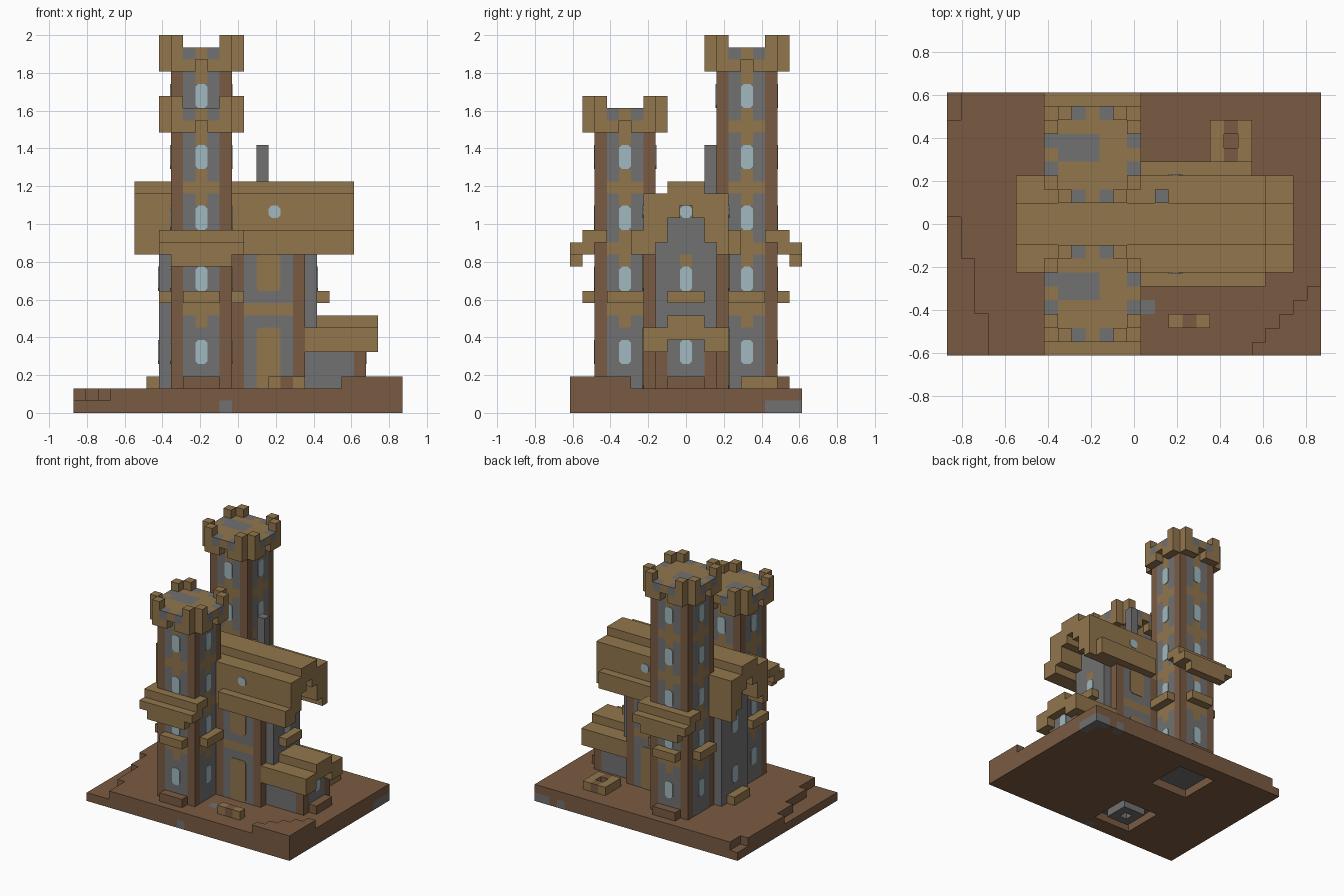
import bpy, bmesh
from mathutils import Vector

if "Cube" in bpy.data.objects:
    bpy.data.objects.remove(bpy.data.objects["Cube"], do_unlink=True)

V = 2 / 31                      # size of one block
NX, NY = 27, 19                 # footprint in blocks
MID = 9                         # middle row along y
EARTH, TIMBER, STONE, GLASS = range(4)


def material(name, rgb):
    m = bpy.data.materials.new(name)
    m.use_nodes = True
    m.diffuse_color = (*rgb, 1)
    m.node_tree.nodes["Principled BSDF"].inputs["Base Color"].default_value = (*rgb, 1)
    return m


MATS = [material("dark_wood", (0.195, 0.105, 0.055)),
        material("light_wood", (0.287, 0.181, 0.073)),
        material("grey_stone", (0.165, 0.165, 0.165)),
        material("window_glass", (0.352, 0.485, 0.527))]

cells = {}                      # block position -> (part, colour)
panes = []                      # chamfered plates on walls


def fill(part, mat, xs, ys, zs):
    for i in range(*xs):
        for j in range(*ys):
            for k in range(*zs):
                cells[i, j, k] = (part, mat)


def carve(xs, ys, zs):
    for i in range(*xs):
        for j in range(*ys):
            for k in range(*zs):
                cells.pop((i, j, k), None)


def pane(cell, side, height=2, width=1, mat=GLASS):
    panes.append((cell, side, height, width, mat))


SIDES = [(1, 0), (-1, 0), (0, 1), (0, -1)]


# Ground slab with stepped corners
fill("ground", EARTH, (0, NX), (0, NY), (0, 2))
for width, ys in ((1, (7, 10)), (2, (3, 7)), (3, (0, 3)), (1, (17, NY))):
    carve((0, width), ys, (1, 2))
for j in range(5):
    fill("ground", EARTH, (22 + j, NX), (j, j + 1), (2, 3))
for c in ((12, 0, 0), (26, 16, 0), (26, 17, 0), (26, 18, 0), (25, 18, 0), (23, 18, 0), (14, 3, 1)):
    cells[c] = ("ground", STONE)

# House walls, filled up to the underside of the stepped roof
ROOF = {0: (17, 19), 1: (16, 19), 2: (14, 18), 3: (13, 18)}
for d, (low, top) in ROOF.items():
    for j in {MID - d, MID + d}:
        ends = (8, 19) if d == 3 else (7, 20)
        fill("house_walls", STONE, ends, (j, j + 1), (2, low))
for j in (6, 12):
    fill("house_walls", TIMBER, (14, 18), (j, j + 1), (8, 9))
    for i in (13, 18):
        fill("house_walls", EARTH, (i, i + 1), (j, j + 1), (2, 13))
    side = (0, -1 if j == 6 else 1)
    pane((15, j, 2), side, 5, 2, TIMBER)
    pane((15, j, 10), side, 3, 2, TIMBER)
for i, side in ((7, (-1, 0)), (19, (1, 0))):
    cells[i, MID, 12] = ("house_walls", TIMBER)
    pane((i, MID, 4), side)
    pane((i, MID, 10), side)
    pane((i, MID, 16), side, 1)

# Stepped roof with front and rear overhang
for d, (low, top) in ROOF.items():
    for j in {MID - d, MID + d}:
        fill("house_roof", TIMBER, (5, 23), (j, j + 1), (low, top))
for j, side in ((6, (0, -1)), (12, (0, 1))):
    pane((16, j, 16), side, 1)
for j in (5, 13):
    fill("house_roof", TIMBER, (14, 23 if j == 5 else 22), (j, j + 1), (13, 15))

# Eaves wrapped around the outer face of each tower
for flip in (False, True):
    def row(a, b):
        return (NY - b, NY - a) if flip else (a, b)
    fill("tower_eaves", TIMBER, (8, 13), row(0, 1), (12, 13))
    fill("tower_eaves", TIMBER, (7, 14), row(0, 1), (13, 14))
    fill("tower_eaves", TIMBER, (7, 14), row(1, 2), (13, 15))
    fill("tower_eaves", TIMBER, (7, 14), row(2, 3), (14, 15))


# Square timbered towers with battlements
def tower(name, cx, cy, crown):
    for dx in range(-2, 3):
        for dy in range(-2, 3):
            a, b = sorted((abs(dx), abs(dy)))
            for k in range(2, crown + 1):
                mat = STONE
                if a == 2:
                    mat = EARTH
                elif k >= 8 and k % 5 == 3:
                    mat = TIMBER
                elif a == 0 and k > 6 and k % 5 in (2, 4):
                    mat = TIMBER
                cells[cx + dx, cy + dy, k] = (name, mat)
    for sx, sy in SIDES:
        for k in [4] + list(range(10, crown - 1, 5)):
            pane((cx + 2 * sx, cy + 2 * sy, k), (sx, sy))
        for t in (-1, 0, 1):
            c = (cx + 3 * sx + t * sy, cy + 3 * sy + t * sx, 9)
            cells.setdefault(c, (name + "_ledges", TIMBER))
    top = name + "_battlements"
    for dx in range(-3, 4):
        for dy in range(-3, 4):
            b, a = sorted((abs(dx), abs(dy)))
            if b == 3:
                continue
            i, j = cx + dx, cy + dy
            grey = b == 1 if a == 3 else (-2 <= dx <= 0 and 0 <= dy <= 1)
            cells[i, j, crown + 1] = (top, STONE if grey else TIMBER)
            if a == 3 and b > 0:
                cells[i, j, crown] = (top, TIMBER)
            if a == 3 and b == 2:
                cells[i, j, crown + 2] = (top, TIMBER)


tower("front_tower", 10, 4, 23)
tower("rear_tower", 10, 14, 28)
for cy in (4, 14):
    carve((8, 13), (cy - 2, cy + 3), (0, 1))
    fill("ground", STONE, (8, 13), (cy - 2, cy + 3), (1, 2))
fill("ground", STONE, (9, 12), (3, 6), (0, 1))
carve((10, 11), (4, 5), (0, 1))

# Side porch with its own stepped roof
fill("porch_walls", STONE, (19, 24), (7, 12), (2, 6))
fill("porch_walls", STONE, (19, 24), (8, 11), (6, 7))
for j in (7, 11):
    fill("porch_walls", EARTH, (23, 24), (j, j + 1), (2, 6))
pane((23, MID, 4), (1, 0))
for d, low, top in ((0, 6, 8), (1, 6, 8), (2, 5, 7), (3, 5, 7)):
    for j in {MID - d, MID + d}:
        fill("porch_roof", TIMBER, (19, 25), (j, j + 1), (low, top))

# Ledge, steps, chimney and yard pieces
fill("window_ledge", TIMBER, (20, 21), (8, 11), (9, 10))
fill("porch_step", EARTH, (24, 25), (8, 11), (2, 3))
fill("side_step", TIMBER, (6, 7), (8, 11), (2, 3))
fill("front_step", EARTH, (9, 12), (1, 2), (2, 3))
fill("rear_step", EARTH, (9, 12), (17, 18), (2, 3))
fill("chimney", STONE, (15, 16), (11, 12), (18, 22))
fill("bench", TIMBER, (16, 19), (2, 3), (2, 3))
fill("bench", EARTH, (17, 18), (2, 3), (2, 3))
fill("well", TIMBER, (19, 22), (14, 17), (2, 3))
fill("well", EARTH, (20, 21), (14, 17), (2, 3))
carve((20, 21), (15, 16), (2, 3))


def place(x, y, z):
    return Vector(((x - NX / 2) * V, (y - NY / 2) * V, z * V))


def finish(name, bm):
    mesh = bpy.data.meshes.new(name)
    bmesh.ops.remove_doubles(bm, verts=bm.verts, dist=1e-5)
    bm.to_mesh(mesh)
    bm.free()
    for m in MATS:
        mesh.materials.append(m)
    bpy.context.collection.objects.link(bpy.data.objects.new(name, mesh))


# Build the exposed block faces of each part
parts = {}
for cell, (part, mat) in cells.items():
    bm = parts.setdefault(part, bmesh.new()) if part not in parts else parts[part]
    for axis in range(3):
        for s in (-1, 1):
            n = list(cell)
            n[axis] += s
            if tuple(n) in cells:
                continue
            u, w = (axis + 1) % 3, (axis + 2) % 3
            verts = []
            for p, q in ((0, 0), (1, 0), (1, 1), (0, 1)):
                c = list(cell)
                c[axis] += s > 0
                c[u] += p
                c[w] += q
                verts.append(bm.verts.new(place(*c)))
            f = bm.faces.new(verts if s > 0 else verts[::-1])
            f.material_index = mat
for part, bm in parts.items():
    finish(part, bm)

# Chamfered plates for windows and timber panels
bm = bmesh.new()
for (i, j, k), (sx, sy), h, w, mat in panes:
    if (i + sx, j + sy, k) in cells:
        continue
    e = 0.25
    outline = ((e, 0), (w - e, 0), (w, e), (w, h - e), (w - e, h), (e, h), (0, h - e), (0, e))
    verts = []
    for t, z in outline:
        if sx:
            p = place(i + (sx > 0), j + t, k + z)
        else:
            p = place(i + t, j + (sy > 0), k + z)
        verts.append(bm.verts.new(p))
    f = bm.faces.new(verts)
    f.normal_update()
    out = Vector((sx, sy, 0))
    if f.normal.dot(out) < 0:
        f.normal_flip()
    f.material_index = mat
    ext = bmesh.ops.extrude_face_region(bm, geom=[f])
    bmesh.ops.translate(bm, vec=out * 0.004,
                        verts=[g for g in ext["geom"] if isinstance(g, bmesh.types.BMVert)])
    bm.faces.remove(f) if f.is_valid else None
finish("windows_and_panels", bm)
